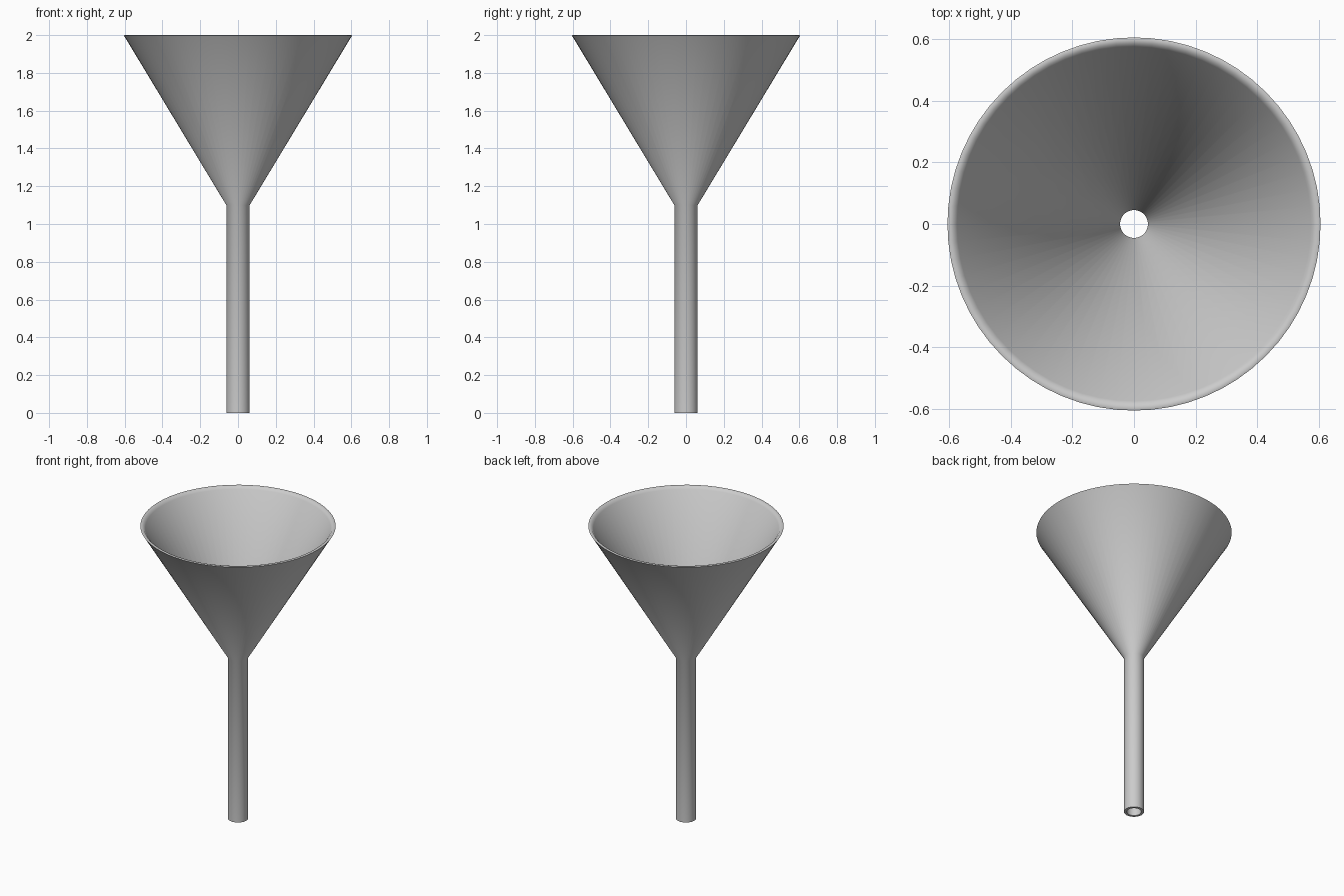
import bpy
import math

cube = bpy.data.objects.get("Cube")
if cube:
    bpy.data.objects.remove(cube, do_unlink=True)

# Material
grey = bpy.data.materials.new("light grey")
grey.use_nodes = True
colour = (0.6, 0.6, 0.6, 1)
grey.diffuse_color = colour
grey.node_tree.nodes["Principled BSDF"].inputs["Base Color"].default_value = colour


def lathe(name, profile, sides, mat):
    """Revolve a closed (radius, z) profile around the z axis."""
    n = len(profile)
    verts, faces = [], []
    for i in range(sides):
        a = 2 * math.pi * i / sides
        verts += [(r * math.cos(a), r * math.sin(a), z) for r, z in profile]
        j = (i + 1) % sides
        for k in range(n):
            m = (k + 1) % n
            faces.append((i * n + k, j * n + k, j * n + m, i * n + m))
    mesh = bpy.data.meshes.new(name)
    mesh.from_pydata(verts, [], faces)
    mesh.materials.append(mat)
    obj = bpy.data.objects.new(name, mesh)
    bpy.context.collection.objects.link(obj)
    return obj


# Wall section: up the outside, over the rounded rim, down the inside
wall = [
    (0.062, 0), (0.062, 1.10),
    (0.595, 1.983), (0.605, 1.998), (0.600, 2.0), (0.586, 1.998), (0.574, 1.983),
    (0.045, 1.105), (0.045, 0),
]
funnel = lathe("funnel", wall, 64, grey)

bpy.ops.object.select_all(action="DESELECT")
funnel.select_set(True)
bpy.context.view_layer.objects.active = funnel
bpy.ops.object.shade_smooth_by_angle(angle=math.radians(65))
